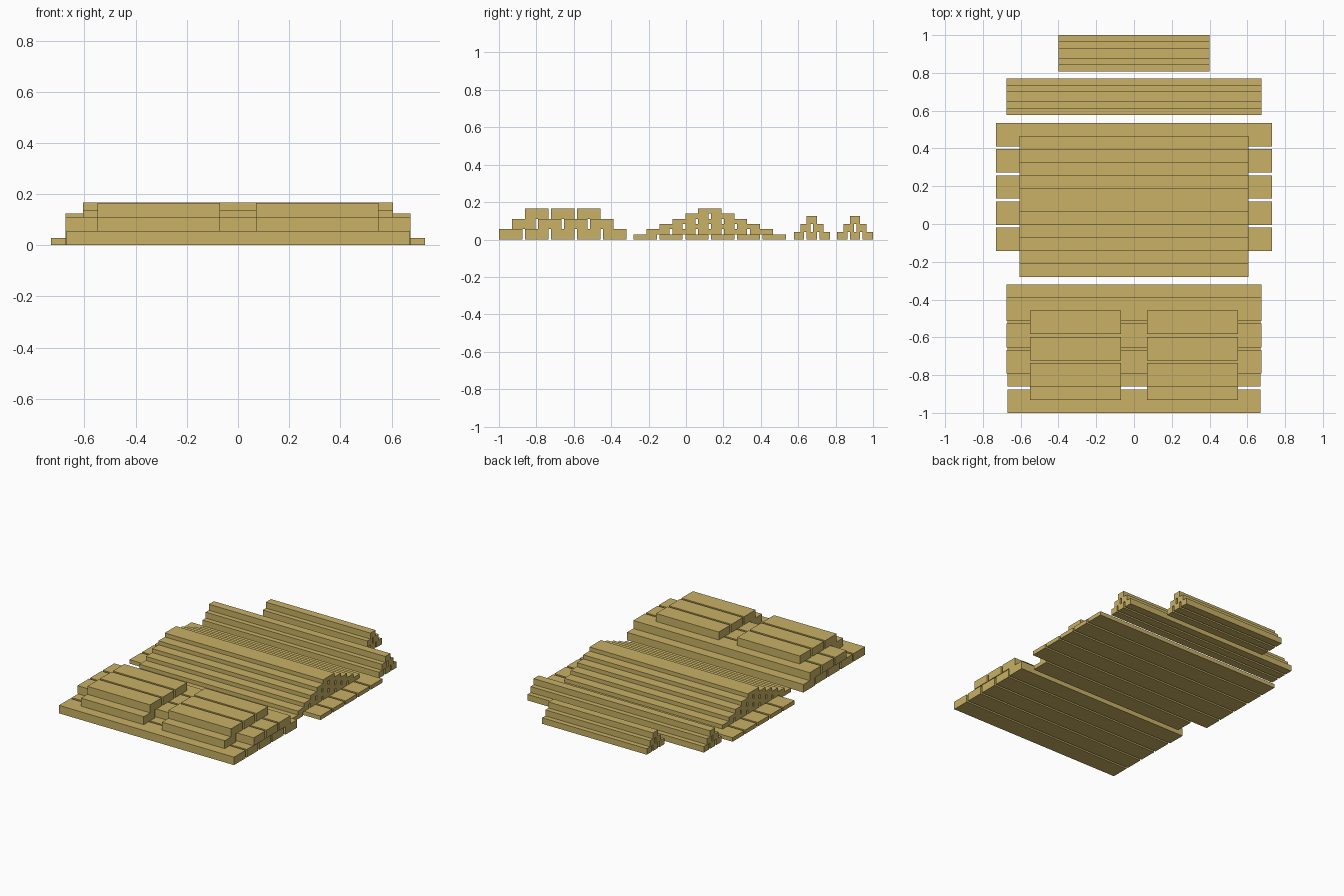
import bpy, bmesh

if "Cube" in bpy.data.objects:
    bpy.data.objects.remove(bpy.data.objects["Cube"])

wood = bpy.data.materials.new("wood")
wood.diffuse_color = (0.58, 0.44, 0.13, 1)
wood.use_nodes = True
wood.node_tree.nodes["Principled BSDF"].inputs["Base Color"].default_value = wood.diffuse_color


def plank(bm, x0, x1, y0, y1, z0, z1):
    verts = bmesh.ops.create_cube(bm, size=1)["verts"]
    for v in verts:
        v.co = (x1 if v.co.x > 0 else x0, y1 if v.co.y > 0 else y0, z1 if v.co.z > 0 else z0)


def stack(name, y0, count, layers, width, pitch, thick, spans):
    """Stepped pile: each layer has one plank fewer, shifted half a pitch.
    spans(layer, index) gives the list of x ranges for that row."""
    bm = bmesh.new()
    for k in range(layers):
        for i in range(count - k):
            y = y0 + (i + k / 2) * pitch
            for x0, x1 in spans(k, i):
                plank(bm, x0, x1, y, y + width, k * thick, (k + 1) * thick)
    mesh = bpy.data.meshes.new(name)
    bm.to_mesh(mesh)
    bm.free()
    mesh.materials.append(wood)
    bpy.context.collection.objects.link(bpy.data.objects.new(name, mesh))


def full(h):
    return [(-h, h)]


halves = [(-0.55, -0.07), (0.07, 0.55)]

# thick beams: top layer and front row of the middle layer are cut short
stack("thick_beam_stack", -1.0, 5, 3, 0.125, 0.139, 0.0553,
      lambda k, i: halves if k == 2 or (k == 1 and i == 0) else full(0.67 if k == 0 and i < 4 else 0.675))

# thin boards: longer boards along the bottom, except the front one
stack("thin_board_stack", -0.28, 6, 6, 0.124, 0.138, 0.0277,
      lambda k, i: full(0.73 if k == 0 and i > 0 else 0.606))

# narrow battens, long and short piles
stack("long_batten_stack", 0.577, 3, 3, 0.055, 0.0685, 0.0415, lambda k, i: full(0.675))
stack("short_batten_stack", 0.808, 3, 3, 0.055, 0.0685, 0.0415, lambda k, i: full(0.40))
